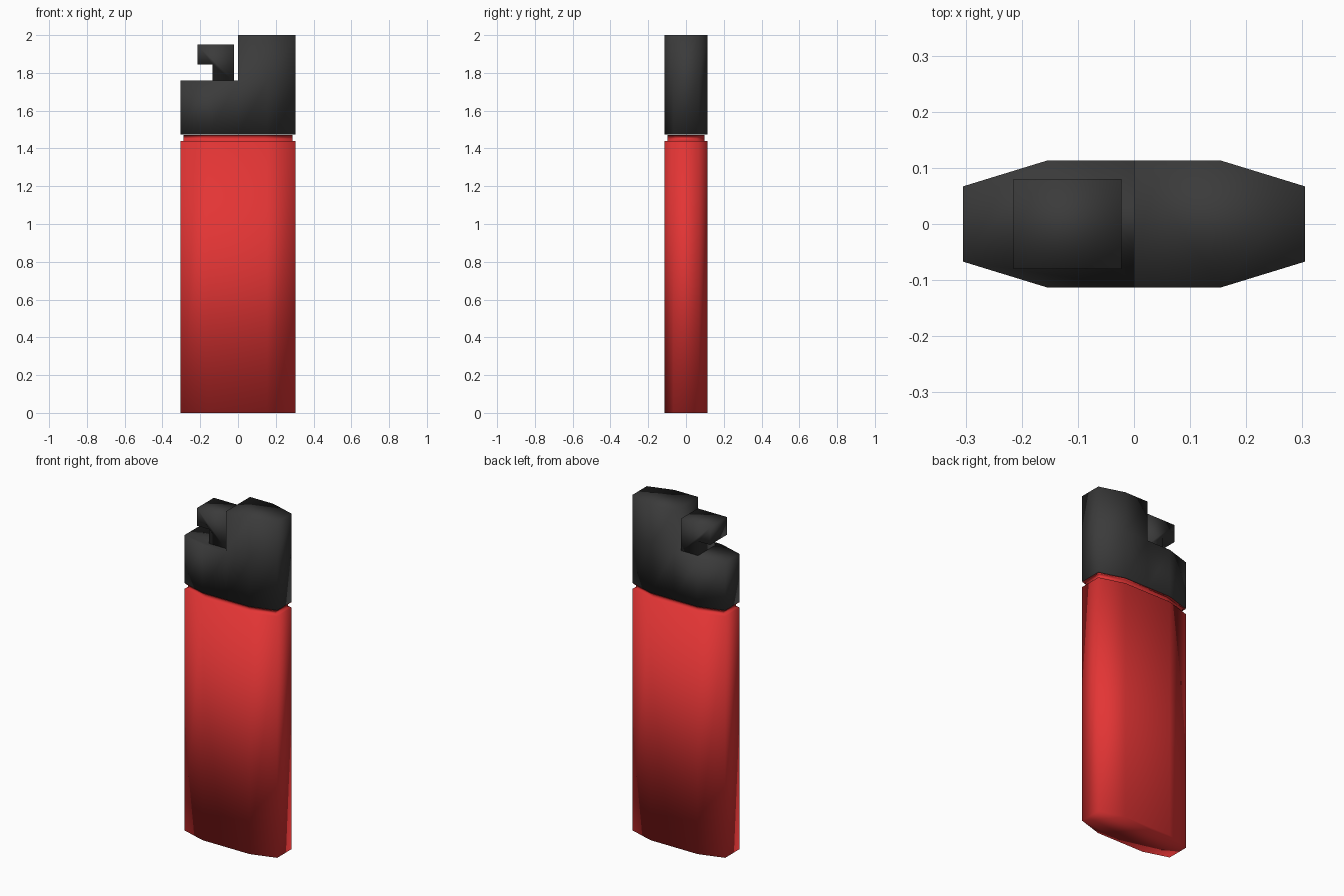
import bpy, bmesh

if "Cube" in bpy.data.objects:
    bpy.data.objects.remove(bpy.data.objects["Cube"])


def material(name, rgb):
    m = bpy.data.materials.new(name)
    m.diffuse_color = (*rgb, 1)
    m.use_nodes = True
    m.node_tree.nodes["Principled BSDF"].inputs["Base Color"].default_value = m.diffuse_color
    return m


RED = material("red plastic", (0.77, 0.035, 0.035))
BLACK = material("black plastic", (0.043, 0.043, 0.043))

# Right half of the eight-sided outline, running front to back
HALF = [(0.155, -0.113), (0.305, -0.067), (0.305, 0.067), (0.155, 0.113)]
OTHER = [(-x, -y) for x, y in HALF]


def ring(bm, points, z, sx=1, sy=1):
    return [bm.verts.new((x * sx, y * sy, z)) for x, y in points]


def bridge(bm, a, b):
    """Join two equal loops with a closed band of quads."""
    for i in range(len(a)):
        j = (i + 1) % len(a)
        bm.faces.new((a[i], a[j], b[j], b[i]))


def finish(bm, name, mat):
    bmesh.ops.recalc_face_normals(bm, faces=bm.faces[:])
    mesh = bpy.data.meshes.new(name)
    bm.to_mesh(mesh)
    bm.free()
    mesh.materials.append(mat)
    obj = bpy.data.objects.new(name, mesh)
    bpy.context.collection.objects.link(obj)
    for p in mesh.polygons:
        p.use_smooth = True


# Fuel body: stacked rings that step in for the neck and out under the cap
bm = bmesh.new()
rings = [ring(bm, HALF + OTHER, z, sx, sy) for z, sx, sy in
         [(0, 1, 1), (1.44, 1, 1), (1.44, 0.95, 0.87),
          (1.472, 0.95, 0.87), (1.472, 1, 1)]]
for a, b in zip(rings, rings[1:]):
    bridge(bm, a, b)
bm.faces.new(rings[0])
bm.faces.new(rings[-1])
finish(bm, "fuel_body", RED)

# Cap: full outline up to the step, then only the right half up to the top
bm = bmesh.new()
right_half = [(0, -0.113)] + HALF + [(0, 0.113)]
low = ring(bm, right_half + OTHER, 1.474)
step = ring(bm, right_half + OTHER, 1.76)
top = ring(bm, right_half, 2.0)
bridge(bm, low, step)
bridge(bm, step[:6], top)
bm.faces.new(low)
bm.faces.new(step[5:] + step[:1])
bm.faces.new(top)
finish(bm, "cap", BLACK)

# Thumb lever: stepped side profile pushed across the depth
profile = [(-0.135, 1.755), (-0.022, 1.755), (-0.022, 1.95),
           (-0.215, 1.95), (-0.215, 1.845), (-0.135, 1.845)]
bm = bmesh.new()
front, back = [[bm.verts.new((x, y, z)) for x, z in profile] for y in (-0.08, 0.08)]
bridge(bm, front, back)
bm.faces.new(front)
bm.faces.new(back)
finish(bm, "thumb_lever", BLACK)
